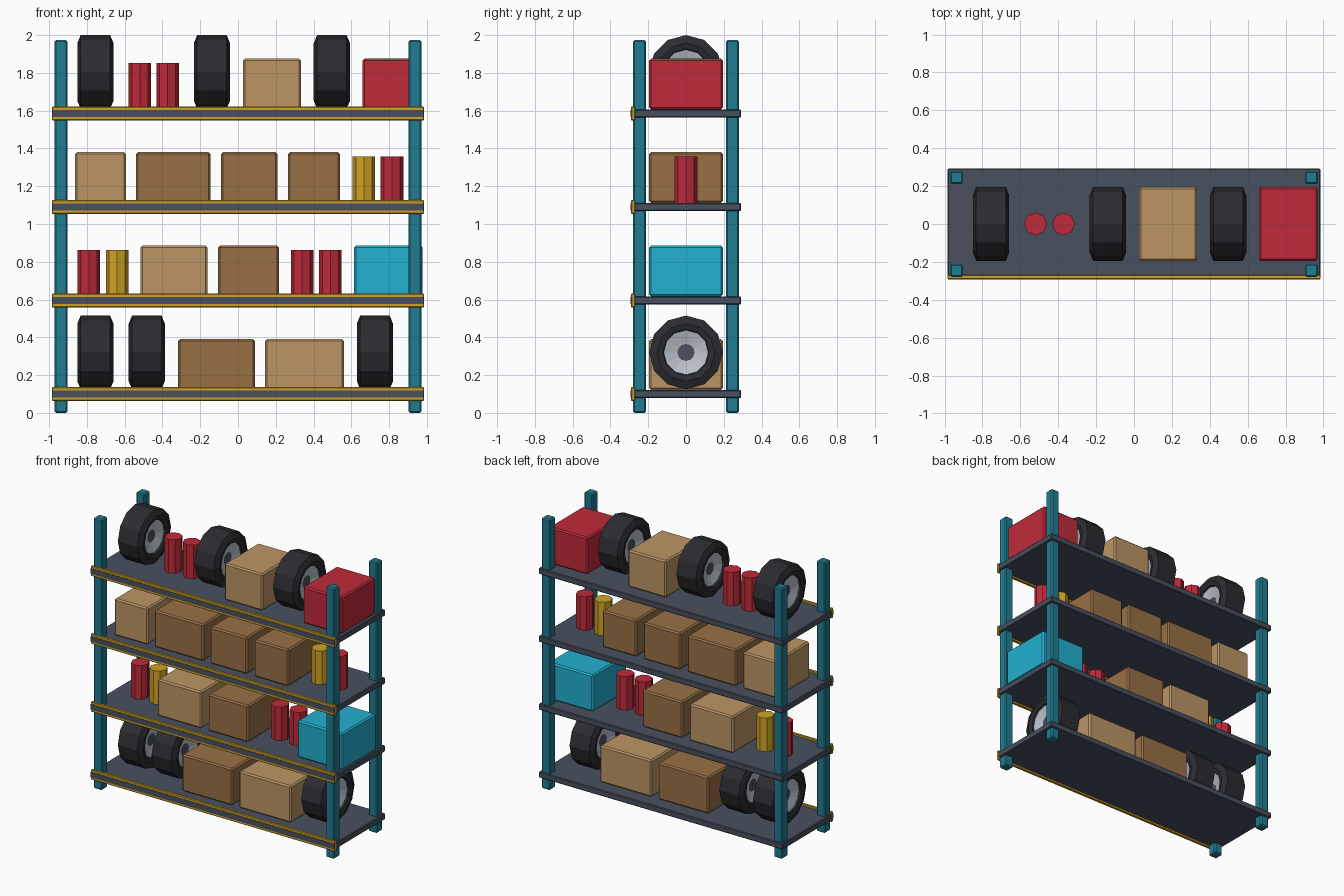
import bpy, bmesh, math

if "Cube" in bpy.data.objects:
    bpy.data.objects.remove(bpy.data.objects["Cube"])

def srgb(r, g, b):
    f = lambda c: c / 12.92 if c <= 0.04045 else ((c + 0.055) / 1.055) ** 2.4
    return (f(r / 255), f(g / 255), f(b / 255), 1)

def mat(name, *rgb):
    m = bpy.data.materials.new(name)
    m.diffuse_color = srgb(*rgb)
    m.use_nodes = True
    m.node_tree.nodes["Principled BSDF"].inputs["Base Color"].default_value = m.diffuse_color
    return m

TEAL = mat("teal_paint", 32, 125, 146)
YELLOW = mat("yellow_paint", 208, 162, 38)
SLATE = mat("slate_metal", 72, 80, 95)
TAN = mat("tan_cardboard", 188, 149, 100)
BROWN = mat("brown_cardboard", 152, 112, 69)
RED = mat("red_paint", 192, 42, 58)
CYAN = mat("cyan_plastic", 34, 177, 207)
RUBBER = mat("black_rubber", 44, 44, 49)
RIM = mat("silver_rim", 188, 194, 204)

def finish(name, bm, mats):
    bmesh.ops.recalc_face_normals(bm, faces=bm.faces)
    me = bpy.data.meshes.new(name)
    bm.to_mesh(me)
    bm.free()
    for m in mats:
        me.materials.append(m)
    ob = bpy.data.objects.new(name, me)
    bpy.context.collection.objects.link(ob)
    return ob

def box(name, lo, hi, m, bevel=0.0):
    bm = bmesh.new()
    bmesh.ops.create_cube(bm, size=1)
    for v in bm.verts:
        v.co = [(a + b) / 2 + c * (b - a) for a, b, c in zip(lo, hi, v.co)]
    if bevel:
        bmesh.ops.bevel(bm, geom=bm.edges[:], offset=bevel, segments=1,
                        affect='EDGES', profile=0.5)
    return finish(name, bm, [m])

def can(name, x, z, m):
    bm = bmesh.new()
    bmesh.ops.create_cone(bm, cap_ends=True, segments=8, radius1=0.06,
                          radius2=0.06, depth=0.245)
    bmesh.ops.translate(bm, verts=bm.verts, vec=(x, 0, z + 0.1225))
    finish(name, bm, [m])

def tire(name, x, z):
    # half profile (offset along axle, radius), mirrored across the tread
    half = [(0.055, 0.045), (0.06, 0.065), (0.075, 0.118), (0.088, 0.122),
            (0.096, 0.152), (0.078, 0.195)]
    prof = half + [(-a, r) for a, r in reversed(half)]
    n, zc = 12, z + 0.195
    bm = bmesh.new()
    rings = [[bm.verts.new((x + a, r * math.sin(2 * math.pi * i / n),
                            zc + r * math.cos(2 * math.pi * i / n)))
              for i in range(n)] for a, r in prof]
    last = len(prof) - 1
    for k in range(last):
        for i in range(n):
            j = (i + 1) % n
            f = bm.faces.new((rings[k][i], rings[k][j], rings[k + 1][j], rings[k + 1][i]))
            f.material_index = 1 if k < 2 or k >= last - 2 else 0
    for ring in (rings[0], rings[-1]):      # hub caps
        bm.faces.new(ring).material_index = 2
    finish(name, bm, [RUBBER, RIM, SLATE])

# corner posts
for sx, xn in ((-1, "left"), (1, "right")):
    for sy, yn in ((-1, "front"), (1, "back")):
        cx, cy, w = sx * 0.937, sy * 0.246, 0.034
        box(f"{yn}_{xn}_post", (cx - w, cy - w, 0), (cx + w, cy + w, 1.973), TEAL, 0.008)

# shelf contents: boxes (x0, x1, colour), cans (x, colour), tires x
levels = [
    dict(boxes=[(-.317, .09, BROWN), (.143, .561, TAN)], cans=[],
         tires=[-.755, -.483, .725]),
    dict(boxes=[(-.515, -.162, TAN), (-.106, .217, BROWN), (.614, .978, CYAN)],
         cans=[(-.79, RED), (-.64, YELLOW), (.34, RED), (.489, RED)], tires=[]),
    dict(boxes=[(-.862, -.593, TAN), (-.54, -.146, BROWN), (-.09, .209, BROWN),
                (.265, .54, BROWN)],
         cans=[(.666, YELLOW), (.815, RED)], tires=[]),
    dict(boxes=[(.026, .333, TAN), (.66, .97, RED)],
         cans=[(-.52, RED), (-.372, RED)], tires=[-.755, -.138, .497]),
]

for k, lv in enumerate(levels):
    zc = 0.1 + 0.495 * k
    base = zc + 0.022
    n = k + 1
    # deck, yellow front rail and the dark stripe on its face
    box(f"shelf_{n}_deck", (-.985, -.275, zc - .022), (.985, .292, zc + .022), SLATE, 0.005)
    box(f"shelf_{n}_rail", (-.985, -.29, zc - .036), (.985, -.27, zc + .036), YELLOW, 0.003)
    box(f"shelf_{n}_rail_stripe", (-.983, -.293, zc - .019), (.983, -.287, zc + .019), SLATE)
    for i, (x0, x1, m) in enumerate(lv["boxes"]):
        box(f"shelf_{n}_box_{i + 1}", (x0, -.195, base), (x1, .195, base + .268), m, 0.01)
    for i, (x, m) in enumerate(lv["cans"]):
        can(f"shelf_{n}_can_{i + 1}", x, base, m)
    for i, x in enumerate(lv["tires"]):
        tire(f"shelf_{n}_tire_{i + 1}", x, base + 0.003)
